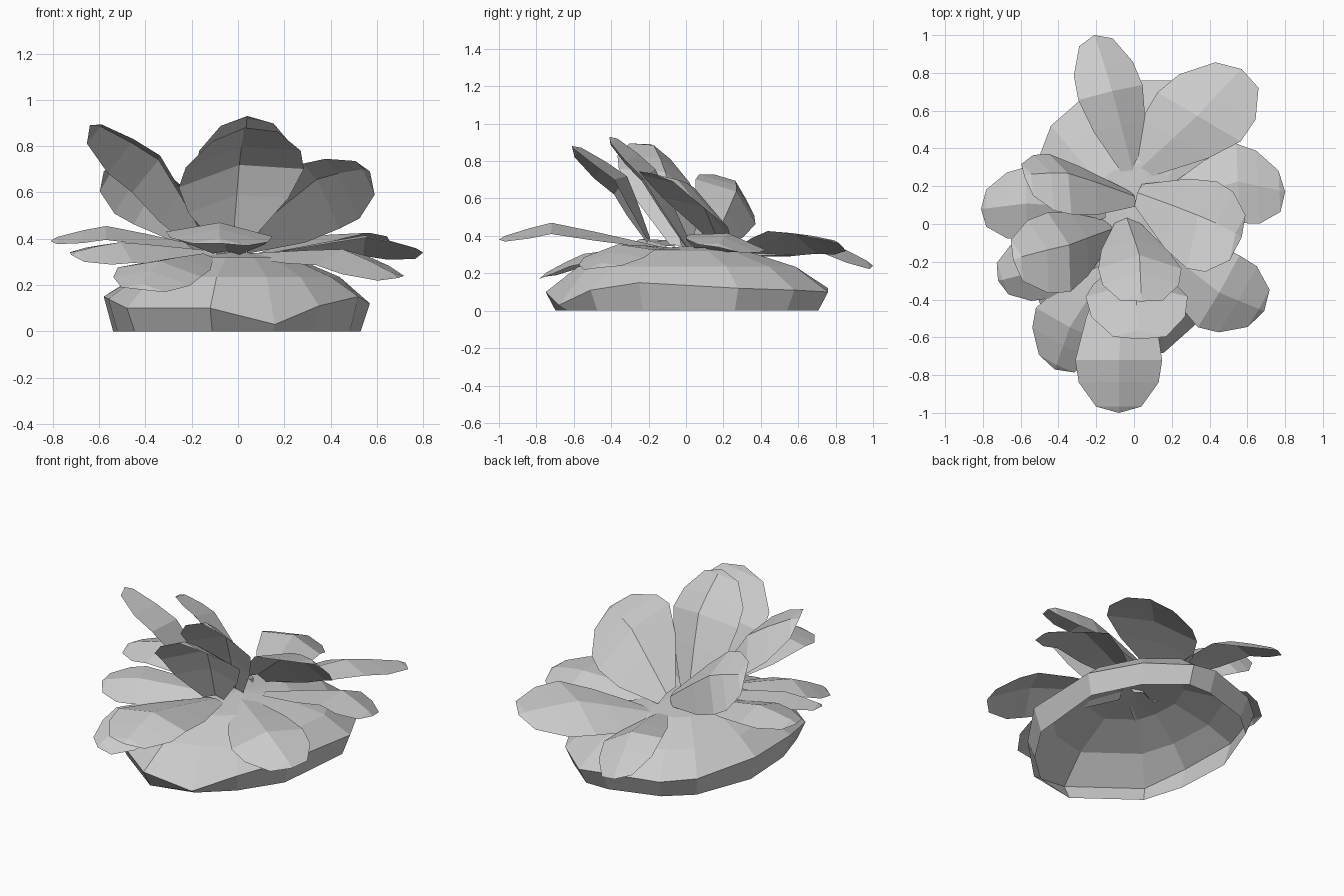
import bpy, bmesh
from mathutils import Vector

if "Cube" in bpy.data.objects:
    bpy.data.objects.remove(bpy.data.objects["Cube"])


def make_object(name, bm):
    mesh = bpy.data.meshes.new(name)
    bmesh.ops.recalc_face_normals(bm, faces=bm.faces)
    bm.to_mesh(mesh)
    bm.free()
    ob = bpy.data.objects.new(name, mesh)
    bpy.context.collection.objects.link(ob)
    return ob


# Low, open-bottomed mound: rim outline (x, y, z) repeated at several heights
RIM = [(-.12, -.75, .10), (.16, -.68, .03), (.35, -.51, .11), (.52, -.25, .15),
       (.57, .28, .12), (.42, .58, .11), (.20, .76, .10), (.04, .76, .12),
       (-.28, .66, .11), (-.44, .52, .12), (-.58, .15, .15), (-.56, -.22, .14),
       (-.48, -.48, .10)]
bm = bmesh.new()
rings = []
for scale, height in [(.93, 0), (1, None), (.77, .235), (.42, .32)]:
    rings.append([bm.verts.new((x * scale, y * scale, z if height is None else height))
                  for x, y, z in RIM])
for lo, hi in zip(rings, rings[1:]):
    for i in range(len(RIM)):
        j = (i + 1) % len(RIM)
        bm.faces.new((lo[i], lo[j], hi[j], hi[i]))
peak = bm.verts.new((0, 0, .345))
for i in range(len(RIM)):
    bm.faces.new((rings[-1][i], rings[-1][(i + 1) % len(RIM)], peak))
make_object("mound", bm)


# Petal: a thin faceted sheet along base -> mid -> tip, half width = side,
# with its centre line raised by ridge above its edges
def petal(name, base, mid, tip, side, ridge):
    base, mid, tip, side = map(Vector, (base, mid, tip, side))
    normal = (tip - base).cross(side).normalized()
    if normal.z < 0:
        normal = -normal
    stations = [(base, .25), (base.lerp(mid, .6), .8), (mid, 1),
                (mid.lerp(tip, .42), .92), (mid.lerp(tip, .88), .52)]
    bm = bmesh.new()
    rows = []
    for c, w in stations:
        rows.append([bm.verts.new(c + side * (w * s) + normal * ridge * w * (.5 - abs(s)))
                     for s in (-1, 0, 1)])
    for a, b in zip(rows, rows[1:]):
        for k in (0, 1):
            bm.faces.new((a[k], a[k + 1], b[k + 1], b[k]))
    end = bm.verts.new(tip)
    for k in (0, 1):
        bm.faces.new((rows[-1][k], rows[-1][k + 1], end))
    make_object(name, bm)


# Lower spreading petals
LOWER = [
    ((.0, .25, .31), (-.12, .70, .37), (-.21, 1.0, .24), (.17, .04, -.04)),
    ((.02, .28, .31), (.34, .57, .39), (.57, .82, .36), (.22, -.13, .06)),
    ((.12, .10, .33), (.55, .22, .39), (.80, .17, .34), (.01, -.21, .04)),
    ((.05, -.05, .33), (.45, -.36, .33), (.69, -.46, .23), (.11, .19, .02)),
    ((-.05, -.15, .34), (-.08, -.72, .445), (-.08, -1.0, .38), (.23, 0, -.01)),
    ((-.15, -.25, .33), (-.34, -.54, .28), (-.42, -.77, .18), (.18, -.09, -.02)),
    ((-.10, -.10, .34), (-.51, -.24, .36), (-.72, -.30, .33), (-.06, .16, .04)),
    ((-.15, .08, .36), (-.57, .11, .43), (-.81, .08, .39), (0, .19, .01)),
]
for n, p in enumerate(LOWER, 1):
    petal(f"lower_petal_{n}", *p, .05)

# Upper raised petals
UPPER = [
    ((0, .14, .36), (-.37, .24, .61), (-.58, .25, .69), (-.06, .16, -.12)),
    ((.02, .16, .38), (.35, .02, .62), (.57, -.07, .69), (.08, .23, -.14)),
    ((-.12, -.03, .34), (-.37, -.13, .71), (-.64, -.19, .89), (-.06, .21, -.08)),
    ((-.04, .03, .32), (.03, -.20, .73), (.04, -.41, .93), (.22, 0, .01)),
    ((-.02, -.20, .38), (.01, -.35, .69), (.03, -.61, .88), (.27, 0, .04)),
]
for n, p in enumerate(UPPER, 1):
    petal(f"upper_petal_{n}", *p, .09)
